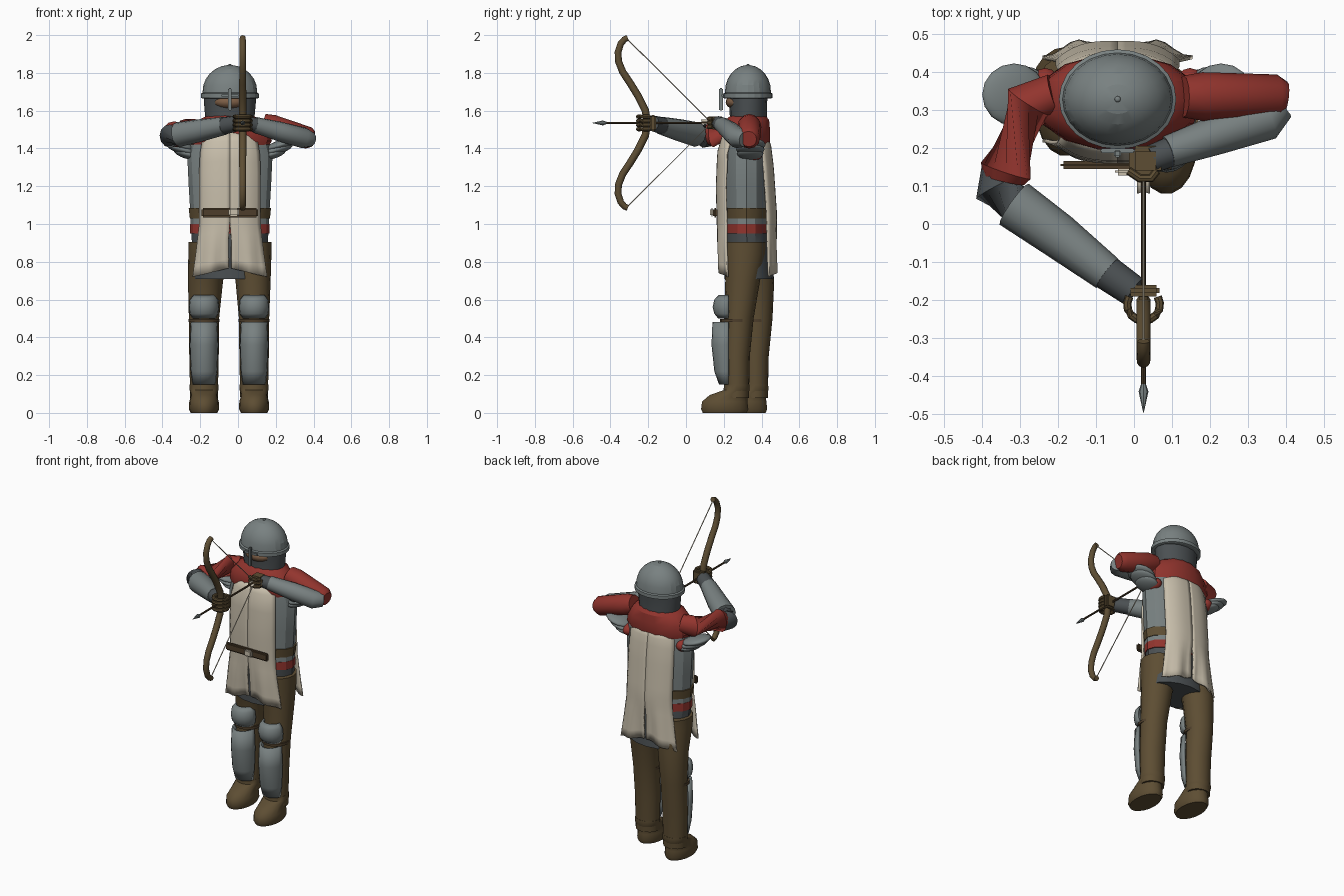
import bpy, bmesh, math
from mathutils import Vector

if "Cube" in bpy.data.objects:
    bpy.data.objects.remove(bpy.data.objects["Cube"])

CX = -0.043  # body centre line


def material(name, rgb):
    m = bpy.data.materials.new(name)
    m.diffuse_color = (*rgb, 1)
    m.use_nodes = True
    m.node_tree.nodes["Principled BSDF"].inputs["Base Color"].default_value = m.diffuse_color
    return m


STEEL = material("steel", (0.19, 0.22, 0.22))
MAIL = material("dark mail", (0.07, 0.08, 0.085))
RED = material("red cloth", (0.29, 0.035, 0.027))
CREAM = material("cream cloth", (0.58, 0.52, 0.41))
BROWN = material("brown leather", (0.11, 0.075, 0.033))
DARK = material("belt leather", (0.075, 0.048, 0.024))
SKIN = material("skin", (0.20, 0.11, 0.06))


def finish(name, bm, mat, angle=30):
    bmesh.ops.recalc_face_normals(bm, faces=bm.faces)
    me = bpy.data.meshes.new(name)
    bm.to_mesh(me)
    bm.free()
    ob = bpy.data.objects.new(name, me)
    bpy.context.collection.objects.link(ob)
    me.materials.append(mat)
    bpy.context.view_layer.objects.active = ob
    ob.select_set(True)
    bpy.ops.object.shade_smooth_by_angle(angle=math.radians(angle))
    ob.select_set(False)
    return ob


def bridge(bm, rings, closed=True, cap=True):
    vs = [[bm.verts.new(p) for p in r] for r in rings]
    n = len(vs[0])
    for a, b in zip(vs, vs[1:]):
        for i in range(n if closed else n - 1):
            j = (i + 1) % n
            bm.faces.new((a[i], a[j], b[j], b[i]))
    if cap and closed:
        bm.faces.new(vs[0])
        bm.faces.new(vs[-1])


def loft(name, rings, mat, n=16, angle=30):
    """Stack of horizontal ellipses (cx, cy, z, rx, ry)."""
    bm = bmesh.new()
    bridge(bm, [[(x + rx * math.cos(2 * math.pi * i / n), y + ry * math.sin(2 * math.pi * i / n), z)
                 for i in range(n)] for x, y, z, rx, ry in rings])
    return finish(name, bm, mat, angle)


def front_plate(name, rings, mat, n=10):
    """Half shell over the front of a limb."""
    bm = bmesh.new()
    bridge(bm, [[(x + rx * math.cos(math.pi * (1 + i / n)), y + ry * math.sin(math.pi * (1 + i / n)), z)
                 for i in range(n + 1)] for x, y, z, rx, ry in rings], closed=False)
    ob = finish(name, bm, mat, 50)
    ob.modifiers.new("thickness", "SOLIDIFY").thickness = 0.012


def tube(name, pts, radii, mat, n=12, angle=40):
    pts = [Vector(p) for p in pts]
    rings = []
    for i, p in enumerate(pts):
        d = (pts[min(i + 1, len(pts) - 1)] - pts[max(i - 1, 0)]).normalized()
        ref = Vector((1, 0, 0)) if abs(d.x) < 0.5 else Vector((0, 0, 1))
        a = d.cross(ref).normalized()
        b = d.cross(a)
        rings.append([p + radii[i] * (a * math.cos(2 * math.pi * k / n) + b * math.sin(2 * math.pi * k / n))
                      for k in range(n)])
    bm = bmesh.new()
    bridge(bm, rings)
    return finish(name, bm, mat, angle)


def ball(name, loc, scale, mat, rot=(0, 0, 0)):
    bm = bmesh.new()
    bmesh.ops.create_uvsphere(bm, u_segments=16, v_segments=10, radius=1)
    ob = finish(name, bm, mat, 50)
    ob.location, ob.scale, ob.rotation_euler = loc, scale, rot


def box(name, loc, size, mat, bevel=0.008):
    bm = bmesh.new()
    bmesh.ops.create_cube(bm, size=1)
    for v in bm.verts:
        v.co = Vector(loc) + Vector(a * b for a, b in zip(v.co, size))
    bmesh.ops.bevel(bm, geom=bm.edges[:], offset=bevel, segments=2, affect='EDGES')
    return finish(name, bm, mat)


def interp(z, table):
    for (z0, a), (z1, b) in zip(table, table[1:]):
        if z <= z1:
            return a + (b - a) * max(0, (z - z0) / (z1 - z0))
    return table[-1][1]


# Torso and the bands round the waist
loft("torso", [(CX, .32, 1.07, .21, .12), (CX, .32, 1.2, .218, .125), (CX, .32, 1.37, .226, .125),
               (CX, .32, 1.46, .2, .12)], STEEL, 14)
loft("waist_belt", [(CX, .32, 1.03, .212, .122), (CX, .32, 1.085, .218, .128)], BROWN)
loft("waist_plate", [(CX, .32, 1.0, .208, .12), (CX, .32, 1.035, .208, .12)], STEEL)
loft("red_sash", [(CX, .32, .95, .21, .122), (CX, .32, 1.0, .21, .122)], RED)
loft("mail_skirt", [(CX, .335, .71, .195, .13), (CX, .325, .88, .2, .12), (CX, .32, .955, .204, .118)], MAIL)

# Shoulder mantle, head and helmet
loft("red_mantle", [(CX, .32, 1.40, .2, .118), (CX, .32, 1.44, .222, .128), (CX, .32, 1.5, .21, .128),
                    (CX, .325, 1.55, .165, .118), (CX, .33, 1.58, .11, .09)], RED, 14)
loft("mail_coif", [(CX, .33, 1.5, .125, .1), (CX, .33, 1.56, .13, .098), (CX, .33, 1.65, .138, .1),
                   (CX, .328, 1.7, .138, .11)], MAIL)
ball("face", (CX, .27, 1.645, ), (.085, .06, .04), SKIN)
dome = [(CX, .328, 1.665, .146, .124), (CX, .328, 1.668, .154, .131), (CX, .328, 1.69, .154, .131),
        (CX, .328, 1.695, .145, .122)]
for i in range(1, 7):
    t = i * math.pi / 2 / 6.3
    dome.append((CX, .328, 1.70 + .142 * math.sin(t), .145 * math.cos(t), .122 * math.cos(t)))
loft("helmet", dome, STEEL, 24, 15)
ball("helmet_knob", (CX, .328, 1.842), (.008, .008, .006), STEEL)
box("nose_guard", (CX, .185, 1.66), (.018, .02, .12), STEEL, .004)
box("brow_bar", (CX, .193, 1.68), (.09, .012, .016), STEEL, .003)

# Tabard: two hanging panels, each slit below the waist
WIDTH = [(.72, .198), (.85, .18), (1.0, .163), (1.3, .163), (1.42, .155), (1.5, .12)]
DEPTH = {"front": [(.72, .18), (.9, .165), (1.2, .158), (1.38, .165), (1.5, .2)],
         "back": [(.72, .478), (1.05, .482), (1.3, .465), (1.42, .45), (1.5, .42)]}
for side, sign, top in (("front", 1, 1.49), ("back", -1, 1.465)):
    bm = bmesh.new()
    for half in (-1, 1):
        rows = []
        for r in range(15):
            row = []
            for c in range(9):
                u = c / 8
                low = .765 - .045 * u
                z = low + (top - low) * r / 14
                drop = max(0, (1.0 - z) / .28)
                gap = .009 * min(1, drop * 3)
                x = CX + half * (gap + (interp(z, WIDTH) - gap) * u)
                y = interp(z, DEPTH[side]) + sign * .05 * u ** 3 * (1 - .4 * drop)
                y += sign * .012 * drop * math.sin(u * 9)
                row.append((x, y, z))
            rows.append(row)
        bridge(bm, rows, closed=False)
    ob = finish(side + "_tabard", bm, CREAM, 50)
    ob.modifiers.new("thickness", "SOLIDIFY").thickness = 0.01

# Belt over the tabard
box("front_belt", (CX, .155, 1.06), (.3, .022, .05), DARK)
box("belt_buckle", (CX + .02, .138, 1.062), (.055, .02, .045), CREAM)

# Legs, shoes and leg armour: one foot stands ahead of the other
for name, hx, fx, dy in (("right", -.153, -.18, .1), ("left", .067, .085, 0)):
    h = dy * .3
    loft(name + "_leg", [(fx, .268 + dy, .08, .073, .065), (fx, .268 + dy, .3, .078, .07),
                         (fx, .28 + dy, .5, .08, .078), (fx * .7 + hx * .3, .30 + dy * .75, .7, .093, .092),
                         (hx, .31 + h, .84, .11, .112), (hx, .31 + h, .905, .11, .112)], BROWN)
    loft(name + "_shoe", [(fx, .205 + dy, 0, .07, .118), (fx, .205 + dy, .02, .08, .127),
                          (fx, .205 + dy, .06, .078, .122), (fx, .225 + dy, .095, .068, .1),
                          (fx, .268 + dy, .12, .076, .07), (fx, .268 + dy, .15, .076, .068)], BROWN, 18, 50)
    front_plate(name + "_greave", [(fx, .225 + dy, .15, .06, .05), (fx, .225 + dy, .22, .07, .075),
                                   (fx, .225 + dy, .36, .076, .09), (fx, .225 + dy, .48, .07, .085)], STEEL)
    front_plate(name + "_knee_plate", [(fx, .225 + dy, .5, .06, .055), (fx, .225 + dy, .525, .076, .075),
                                       (fx, .225 + dy, .56, .08, .084), (fx, .225 + dy, .6, .075, .075),
                                       (fx, .225 + dy, .625, .055, .05)], STEEL)
    loft(name + "_knee_strap", [(fx, .265 + dy, .48, .083, .085), (fx, .265 + dy, .497, .083, .085)], DARK)

# Layered shoulder plates
for s, name in ((-1, "right"), (1, "left")):
    for i, (dx, z, w) in enumerate(((.272, 1.42, .088), (.252, 1.395, .085), (.23, 1.372, .07))):
        ball(f"{name}_shoulder_plate_{i}", (CX + s * dx, .34, z), (w, .082 - .006 * i, .026), STEEL, (0, -s * .3, 0))
    ball(name + "_underarm", (CX + s * .19, .35, 1.375), (.045, .06, .04), RED)

# Bow arm
tube("bow_upper_arm", [(-.21, .34, 1.5), (-.275, .32, 1.49), (-.337, .14, 1.475), (-.343, .115, 1.473)],
     [.055, .066, .069, .055], RED)
tube("bow_elbow", [(-.35, .15, 1.465), (-.36, .095, 1.465), (-.29, .035, 1.477)], [.05, .062, .06], MAIL)
tube("bow_forearm", [(-.315, .052, 1.474), (-.2, -.03, 1.495), (-.07, -.13, 1.52)], [.066, .06, .048], STEEL)
tube("bow_wrist", [(-.09, -.115, 1.517), (0, -.178, 1.533)], [.047, .042], MAIL)

# Drawing arm
tube("draw_upper_arm", [(.13, .335, 1.53), (.18, .335, 1.515), (.375, .335, 1.455), (.398, .332, 1.45)],
     [.055, .064, .058, .042], RED)
tube("draw_forearm", [(.385, .31, 1.448), (.35, .275, 1.455), (.22, .235, 1.49), (.09, .19, 1.525)],
     [.04, .055, .052, .042], STEEL)
tube("draw_wrist", [(.11, .195, 1.52), (.045, .17, 1.535)], [.04, .037], MAIL)

# Gloves
BX, BZ = .025, 1.535
box("bow_palm", (BX, -.175, BZ), (.085, .03, .085), BROWN)
for i in range(4):
    z = BZ - .033 + .022 * i
    arc = [(BX + .043 * math.cos(a), -.212 + .042 * math.sin(a), z)
           for a in (math.radians(150 + 24 * k) for k in range(11))]
    tube(f"bow_finger_{i}", arc, [.011] * 11, BROWN, 8)
box("draw_palm", (.03, .165, BZ), (.085, .08, .07), BROWN, .015)
for i in range(3):
    z = BZ - .022 + .022 * i
    tube(f"draw_finger_{i}", [(.06, .14, z), (.045, .12, z), (.015, .12, z), (-.015, .14, z)], [.011] * 4, BROWN, 8)

# Bow and string
half = [(0, -.205), (.065, -.215), (.145, -.255), (.21, -.295), (.27, -.335), (.325, -.357),
        (.375, -.36), (.42, -.345), (.443, -.325), (.45, -.308)]
path = [(BX, y, BZ - z) for z, y in reversed(half)] + [(BX, y, BZ + z) for z, y in half[1:]]
path = [(x, y, z if z > BZ else BZ - (BZ - z)) for x, y, z in path]
tube("bow", path, [.016 + .004 * math.cos((i / 18 - .5) * math.pi) for i in range(19)], BROWN, 10)
tube("bow_string", [(BX, -.312, BZ + .445), (BX, .135, BZ), (BX, -.312, BZ - .445)], [.003] * 3, CREAM, 6)

# Arrow
tube("arrow_shaft", [(BX, -.43, BZ), (BX, .15, BZ)], [.006] * 2, DARK, 8)
tube("arrow_head", [(BX, -.495, BZ), (BX, -.44, BZ), (BX, -.42, BZ)], [.001, .013, .006], STEEL, 8)
for i in range(3):
    a = math.radians(90 + 120 * i)
    bm = bmesh.new()
    bridge(bm, [[(BX + r * math.cos(a), y, BZ + r * math.sin(a)) for y in (.085 - r * .3, .135)]
                for r in (.004, .018)], closed=False)
    fletch = finish(f"arrow_feather_{i}", bm, CREAM)
    fletch.modifiers.new("thickness", "SOLIDIFY").thickness = 0.003
